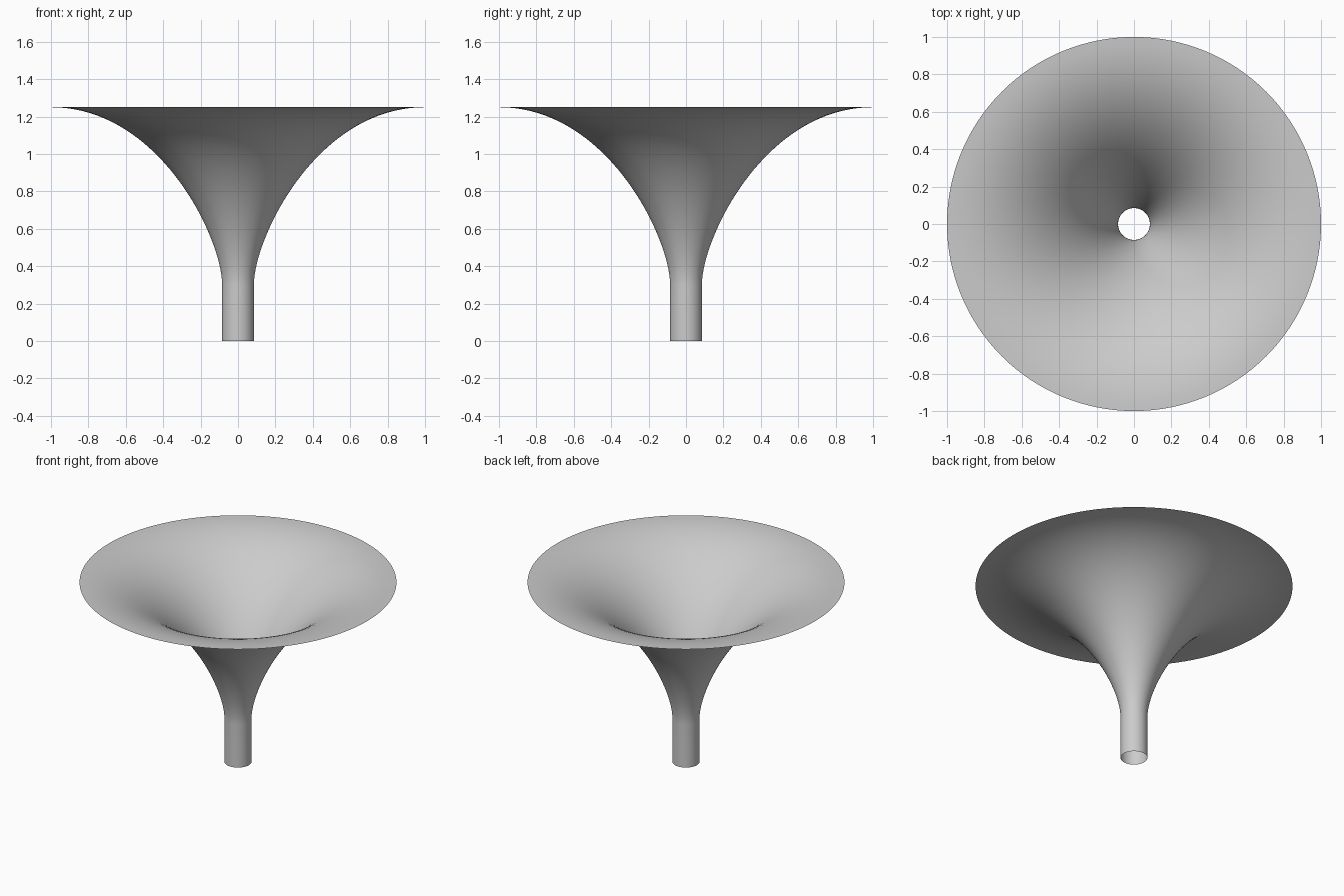
import bpy, bmesh, math
from mathutils import Vector
from mathutils.geometry import interpolate_bezier

cube = bpy.data.objects.get("Cube")
if cube:
    bpy.data.objects.remove(cube, do_unlink=True)

# Plain grey material
grey = bpy.data.materials.new("plain_grey")
grey.use_nodes = True
colour = (0.6, 0.6, 0.6, 1)
grey.diffuse_color = colour
grey.node_tree.nodes["Principled BSDF"].inputs["Base Color"].default_value = colour

# Profile: straight stem, then a curve flaring out to a flat rim
STEM, NECK, TOP = 0.085, 0.3, 1.25
flare = interpolate_bezier(Vector((STEM, 0, NECK)), Vector((STEM, 0, NECK + 0.25)),
                           Vector((0.42, 0, TOP)), Vector((1, 0, TOP)), 40)
profile = [Vector((STEM, 0, 0)), Vector((STEM, 0, NECK / 2))] + list(flare)

# Spin the profile into an open funnel
bm = bmesh.new()
verts = [bm.verts.new(p) for p in profile]
edges = [bm.edges.new(pair) for pair in zip(verts, verts[1:])]
bmesh.ops.spin(bm, geom=verts + edges, cent=(0, 0, 0), axis=(0, 0, 1),
               angle=math.tau, steps=128, use_merge=True)
bmesh.ops.remove_doubles(bm, verts=bm.verts, dist=0.0001)
bmesh.ops.recalc_face_normals(bm, faces=bm.faces)
for face in bm.faces:
    face.smooth = True
mesh = bpy.data.meshes.new("funnel")
bm.to_mesh(mesh)
bm.free()
mesh.materials.append(grey)
funnel = bpy.data.objects.new("funnel", mesh)
bpy.context.collection.objects.link(funnel)
